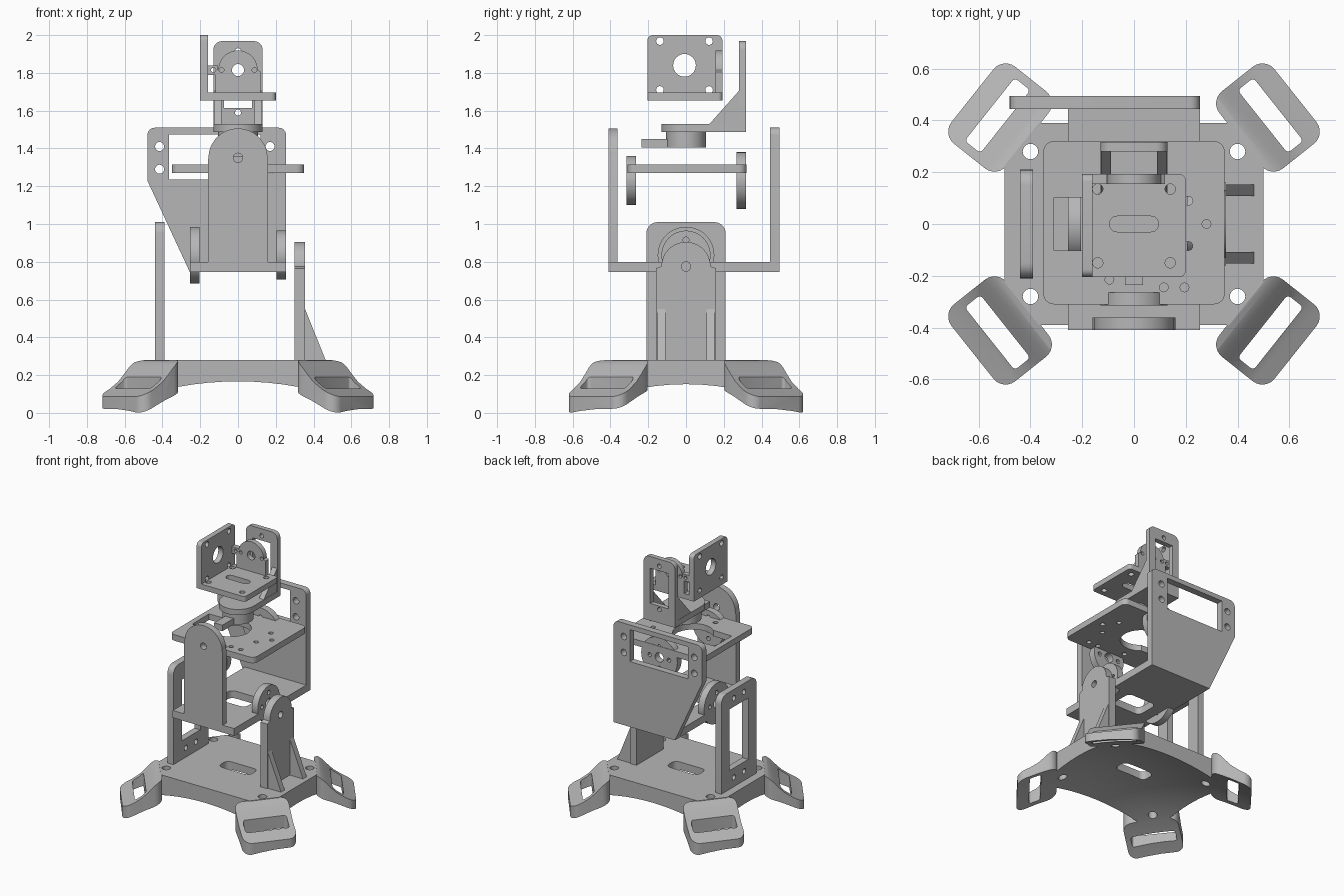
import bpy, bmesh, math
from mathutils import Matrix, Vector

if "Cube" in bpy.data.objects:
    bpy.data.objects.remove(bpy.data.objects["Cube"], do_unlink=True)

gray = bpy.data.materials.new("matte gray")
gray.use_nodes = True
COLOR = (0.47, 0.47, 0.47, 1)
gray.diffuse_color = COLOR
gray.node_tree.nodes["Principled BSDF"].inputs["Base Color"].default_value = COLOR
parts = []


# ---- outline helpers ----
def circle(x, y, r, n=32):
    return [(x + r * math.cos(2 * math.pi * i / n), y + r * math.sin(2 * math.pi * i / n)) for i in range(n)]


def rounded(points, n=6):
    """Fillet a closed outline of (x, y, radius) corners."""
    out = []
    for i, (x, y, r) in enumerate(points):
        p = Vector((x, y))
        if r == 0:
            out.append((x, y))
            continue
        a = (Vector(points[i - 1][:2]) - p).normalized()
        b = (Vector(points[(i + 1) % len(points)][:2]) - p).normalized()
        half = a.angle(b) / 2
        c = p + (a + b).normalized() * (r / math.sin(half))
        start = p + a * (r / math.tan(half)) - c
        end = p + b * (r / math.tan(half)) - c
        turn = start.angle_signed(end)
        for k in range(n + 1):
            t = -turn * k / n
            out.append((c.x + start.x * math.cos(t) - start.y * math.sin(t),
                        c.y + start.x * math.sin(t) + start.y * math.cos(t)))
    return out


def rect(x0, x1, y0, y1, r=0.0, top=None):
    top = r if top is None else top
    return rounded([(x0, y0, r), (x1, y0, r), (x1, y1, top), (x0, y1, top)])


def arch(x, z0, zc, w, r):
    """Upright strip with a round head, stepped when r is below w."""
    arc = [(x + r * math.cos(math.pi * i / 24), zc + r * math.sin(math.pi * i / 24)) for i in range(25)]
    return [(x - w, z0), (x + w, z0), (x + w, zc - 0.01)] + arc + [(x - w, zc - 0.01)]


# ---- solid helpers ----
def add(name, mesh):
    ob = bpy.data.objects.new(name, mesh)
    bpy.context.scene.collection.objects.link(ob)
    mesh.materials.clear()
    mesh.materials.append(gray)
    parts.append(ob)
    return ob


def plate(name, axis, lo, hi, outline, holes=()):
    """Extrude an outline with holes along an axis."""
    cu = bpy.data.curves.new(name, 'CURVE')
    cu.dimensions, cu.fill_mode, cu.extrude = '2D', 'BOTH', (hi - lo) / 2
    for loop in (outline, *holes):
        sp = cu.splines.new('POLY')
        sp.points.add(len(loop) - 1)
        for pt, (a, b) in zip(sp.points, loop):
            pt.co = (a, b, 0, 1)
        sp.use_cyclic_u = True
    tmp = bpy.data.objects.new(name, cu)
    mesh = bpy.data.meshes.new_from_object(tmp)
    bpy.data.objects.remove(tmp)
    mid = (lo + hi) / 2
    bm = bmesh.new()
    bm.from_mesh(mesh)
    for v in bm.verts:
        a, b, c = v.co.x, v.co.y, v.co.z + mid
        v.co = {'x': (c, a, b), 'y': (a, c, b), 'z': (a, b, c)}[axis]
    bmesh.ops.remove_doubles(bm, verts=bm.verts, dist=1e-5)
    bmesh.ops.recalc_face_normals(bm, faces=bm.faces)
    bm.to_mesh(mesh)
    bm.free()
    mesh.name = name
    return add(name, mesh)


def boolean(ob, cutter, operation):
    mod = ob.modifiers.new("cut", 'BOOLEAN')
    mod.object, mod.operation, mod.solver = cutter, operation, 'EXACT'
    dg = bpy.context.evaluated_depsgraph_get()
    mesh = bpy.data.meshes.new_from_object(ob.evaluated_get(dg))
    ob.modifiers.clear()
    ob.data = mesh


def discard(ob):
    parts.remove(ob)
    bpy.data.objects.remove(ob, do_unlink=True)


def horn(name, axis, lo, hi, z, r):
    """Round servo mount with a centre hole and four screw holes."""
    screws = [circle(x, z + y, 0.016, 12) for x, y in ((-0.08, 0), (0.08, 0), (0, 0.08), (0, -0.08))]
    plate(name, axis, lo, hi, circle(0, z, r, 48), [circle(0, z, 0.035, 24)] + screws)


# ---- base: domed underside, four sloping feet ----
bm = bmesh.new()
bmesh.ops.create_cube(bm, size=2)
bmesh.ops.subdivide_edges(bm, edges=bm.edges, cuts=23, use_grid_fill=True)
for v in bm.verts:
    x, y, t = v.co.x * 0.95, v.co.y * 0.95, (v.co.z + 1) / 2
    v.co = (x, y, -0.6 + t * (0.825 - 0.29 * x * x - 0.38 * y * y))
dome_mesh = bpy.data.meshes.new("dome")
bm.to_mesh(dome_mesh)
bm.free()
dome = add("dome", dome_mesh)

quarter = [(0.5, 0.225), (0.368, 0.39)]
corners = quarter + [(-x, y) for x, y in quarter[::-1]]
corners += [(-x, -y) for x, y in corners]
base = plate("base_plate", 'z', -0.1, 0.28, corners,
             [rect(-0.13, 0.13, -0.055, 0.055, 0.04)] +
             [circle(sx * 0.4, sy * 0.28, 0.03, 24) for sx in (-1, 1) for sy in (-1, 1)])
boolean(base, dome, 'DIFFERENCE')

foot = plate("foot", 'z', -0.1, 0.28, rect(0.525, 0.797, -0.19, 0.19, 0.06),
             [rect(0.635, 0.712, -0.155, 0.155, 0.015)])
slope = plate("slope", 'y', -0.5, 0.5,
              [(0.4, -0.2), (0.9, -0.2), (0.9, 0.05), (0.8, 0.085), (0.72, 0.125), (0.66, 0.165),
               (0.615, 0.21), (0.585, 0.243), (0.555, 0.268), (0.525, 0.279), (0.4, 0.29)])
boolean(foot, slope, 'INTERSECT')
foot.data.transform(Matrix.Rotation(math.atan2(0.62, 0.78), 4, 'Z'))
boolean(foot, dome, 'DIFFERENCE')
for sx, sy, label in ((-1, 1, "back_right"), (1, -1, "front_left"), (-1, -1, "front_right")):
    mesh = foot.data.copy()
    mesh.transform(Matrix.Diagonal((sx, sy, 1, 1)))
    if sx * sy < 0:
        mesh.flip_normals()
    add("foot_" + label, mesh)
foot.name = "foot_back_left"
discard(dome)
discard(slope)

# ---- uprights on the base ----
plate("servo_frame", 'x', -0.44, -0.39, rect(-0.21, 0.21, 0.27, 1.01, 0, 0.06),
      [rect(-0.11, 0.11, 0.42, 0.88)] + [circle(y, z, 0.02, 16) for y in (-0.06, 0.06) for z in (0.35, 0.945)])
plate("pivot_wall", 'x', 0.30, 0.355, arch(0, 0.27, 0.775, 0.16, 0.13), [circle(0, 0.775, 0.025, 16)])
for y in (-0.13, 0.13):
    plate("gusset", 'y', y - 0.022, y + 0.022, [(0.35, 0.27), (0.468, 0.27), (0.355, 0.55), (0.35, 0.55)])

# ---- pitch bracket ----
plate("pitch_floor", 'z', 0.745, 0.80, rect(-0.255, 0.255, -0.41, 0.49),
      [rect(-0.12, 0.12, -0.09, 0.09, 0.04)])
horn("pitch_horn_left", 'x', 0.205, 0.255, 0.835, 0.13)
horn("pitch_horn_right", 'x', -0.255, -0.205, 0.835, 0.15)
plate("front_arm", 'y', -0.41, -0.362, arch(0, 0.745, 1.35, 0.16, 0.156), [circle(0, 1.35, 0.025, 16)])
plate("back_arm", 'y', 0.445, 0.495,
      rounded([(-0.255, 0.745, 0), (0.255, 0.745, 0), (0.255, 1.51, 0.04), (-0.48, 1.51, 0.04), (-0.48, 1.23, 0.02)]),
      [rect(-0.365, 0.12, 1.235, 1.475)] + [circle(x, z, 0.024, 20) for x in (-0.415, 0.17) for z in (1.29, 1.41)])

# ---- roll platform ----
keyhole = [(-0.31, -0.1)] + [(-0.06 + 0.14 * math.cos(a), 0.14 * math.sin(a)) for a in
                             [-2.3 + 4.6 * i / 30 for i in range(31)]] + [(-0.31, 0.1)]
plate("roll_platform", 'z', 1.27, 1.315, rect(-0.35, 0.35, -0.31, 0.32, 0.04),
      [keyhole] + [circle(x, y, 0.017, 16) for x, y in
                   ((0.21, 0.09), (0.21, -0.085), (0.115, -0.245), (0.195, -0.245), (-0.095, -0.215), (0.28, 0))])
horn("roll_horn_front", 'y', -0.315, -0.265, 1.23, 0.13)
horn("roll_horn_back", 'y', 0.267, 0.317, 1.23, 0.15)

# ---- yaw bracket ----
plate("yaw_hub", 'z', 1.405, 1.49, circle(0, 0, 0.105, 40))
plate("yaw_tab", 'z', 1.405, 1.45, rect(-0.035, 0.035, -0.235, 0))
plate("yaw_floor", 'z', 1.487, 1.53,
      [(0.13, 0.317), (-0.13, 0.317)] + [(-0.13 * math.cos(math.pi * i / 24), -0.13 * math.sin(math.pi * i / 24))
                                         for i in range(25)])
plate("yaw_back", 'y', 0.28, 0.317, rect(-0.13, 0.13, 1.487, 1.968, 0, 0.045),
      [rect(-0.075, 0.075, 1.615, 1.88)] + [circle(0, z, 0.016, 16) for z in (1.59, 1.915)])
for x in (-0.108, 0.108):
    plate("yaw_gusset", 'x', x - 0.02, x + 0.02, [(0.12, 1.525), (0.285, 1.525), (0.285, 1.71)])

# ---- camera head ----
plate("head_floor", 'z', 1.655, 1.695, rounded([(-0.2, -0.205, 0), (0.2, -0.205, 0.025), (0.2, 0.193, 0.025), (-0.2, 0.193, 0)]),
      [rect(-0.095, 0.095, -0.03, 0.03, 0.029)] + [circle(x, y, 0.02, 16) for x in (-0.14, 0.14) for y in (-0.15, 0.135)])
plate("head_side", 'x', -0.2, -0.16, rect(-0.205, 0.193, 1.655, 2.0, 0, 0.03),
      [circle(-0.008, 1.84, 0.06)] + [circle(y, z, 0.02, 16) for y in (-0.138, 0.122) for z in (1.71, 1.968)])
plate("head_pivot", 'y', 0.155, 0.193, arch(0, 1.69, 1.815, 0.12, 0.104),
      [circle(0, 1.815, 0.032, 24)] + [circle(x, 1.815, 0.013, 12) for x in (-0.087, 0.087)])
plate("head_strut", 'y', 0.155, 0.193, rect(-0.165, -0.105, 1.79, 1.84), [circle(-0.13, 1.815, 0.013, 12)])

# ---- shading ----
bpy.ops.object.select_all(action='DESELECT')
for ob in parts:
    ob.select_set(True)
bpy.context.view_layer.objects.active = parts[0]
bpy.ops.object.shade_smooth_by_angle(angle=math.radians(30))
